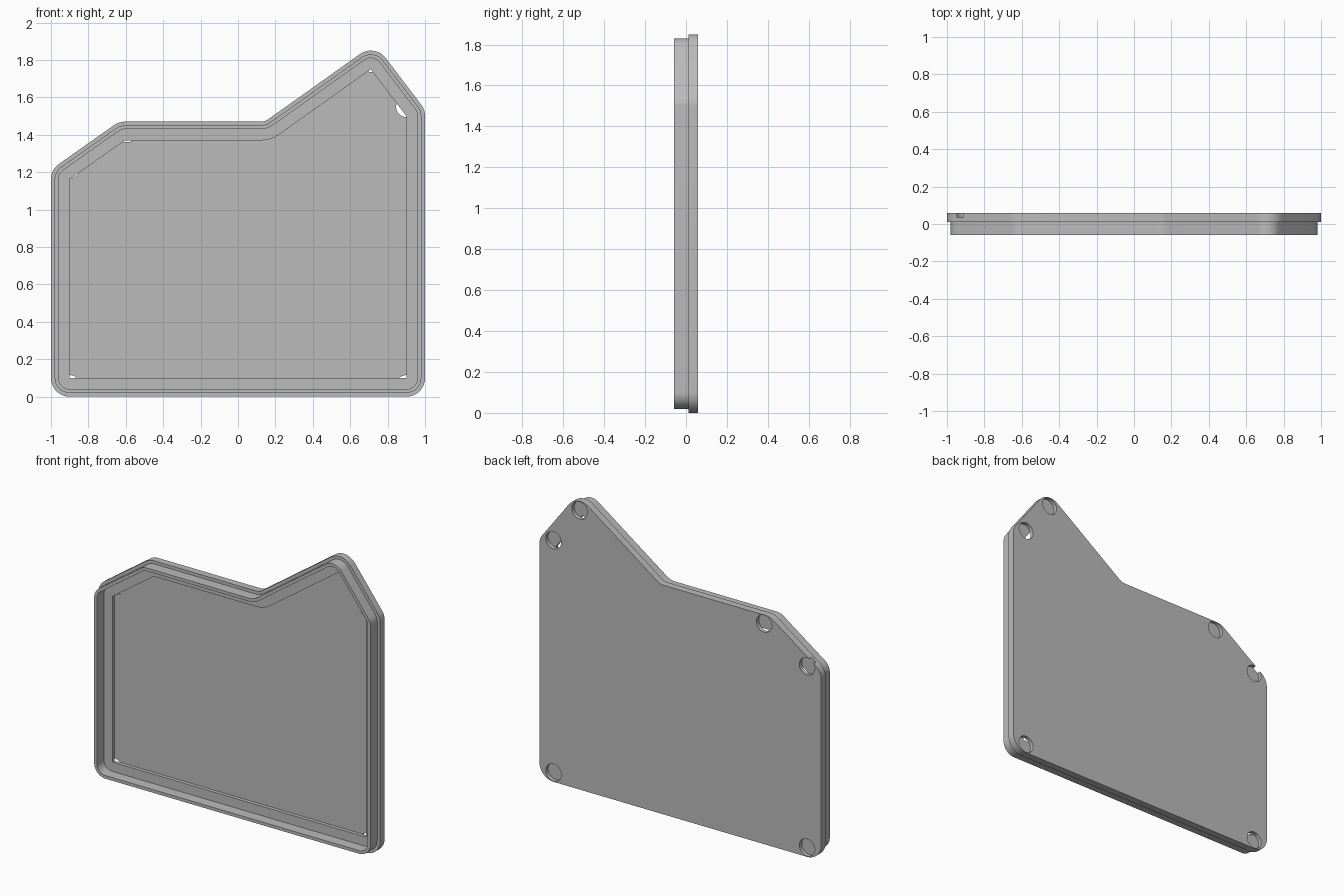
import bpy, bmesh, math

cube = bpy.data.objects.get("Cube")
if cube:
    bpy.data.objects.remove(cube, do_unlink=True)

# Flat grey plastic
grey = bpy.data.materials.new("plain_grey")
grey.use_nodes = True
colour = (0.5, 0.5, 0.5, 1)
grey.diffuse_color = colour
grey.node_tree.nodes["Principled BSDF"].inputs["Base Color"].default_value = colour

# Depths from front rim to back face
FRONT, LEDGE, FLOOR, HOLE, BACK = -0.058, 0.012, 0.035, 0.0335, 0.058
SLOPE, CHAMFER = 125.3, 37.2   # outward directions of the slanted edges

# Corner arcs: centre x, z, start angle, end angle, inward bend
CORNERS = [
    (-0.9, 0.1, 180, 270, False),
    (0.9, 0.1, 270, 360, False),
    (0.9, 1.5, 0, CHAMFER, False),
    (0.71, 1.75, CHAMFER, SLOPE, False),
    (0.118, 1.55, SLOPE + 180, 270, True),
    (-0.605, 1.37, 90, SLOPE, False),
    (-0.9, 1.162, SLOPE, 180, False),
]


def outline(inset, steps=12):
    """Rounded outline, shrunk by inset."""
    points = []
    for x, z, start, end, inward in CORNERS:
        radius = 0.08 + inset if inward else 0.1 - inset
        for i in range(steps + 1):
            a = math.radians(start + (end - start) * i / steps)
            points.append((x + radius * math.cos(a), z + radius * math.sin(a)))
    return points


def make_object(name, bm):
    bmesh.ops.remove_doubles(bm, verts=bm.verts, dist=0.0001)
    bmesh.ops.recalc_face_normals(bm, faces=bm.faces)
    mesh = bpy.data.meshes.new(name)
    bm.to_mesh(mesh)
    bm.free()
    mesh.materials.append(grey)
    obj = bpy.data.objects.new(name, mesh)
    bpy.context.collection.objects.link(obj)
    return obj


# Tray: back flange, front wall, ledge and recessed floor as stacked loops
bm = bmesh.new()
loops = []
for inset, y in [(0, BACK), (0, LEDGE), (0.02, LEDGE), (0.02, FRONT),
                 (0.04, FRONT), (0.04, LEDGE), (0.1, LEDGE), (0.1, FLOOR)]:
    loops.append([bm.verts.new((x, y, z)) for x, z in outline(inset)])
for a, b in zip(loops, loops[1:]):
    for i in range(len(a)):
        j = (i + 1) % len(a)
        bm.faces.new((a[i], a[j], b[j], b[i]))
bm.faces.new(loops[0])
bm.faces.new(loops[-1])
tray = make_object("tray", bm)

# Round corner sockets cut into the back
bm = bmesh.new()
for x, z in [(-0.9, 0.06), (0.9, 0.06), (0.9, 1.55),
             (0.715, 1.79), (-0.595, 1.415), (-0.9, 1.222)]:
    rings = []
    for y in (HOLE, BACK + 0.05):
        rings.append([bm.verts.new((x + 0.055 * math.cos(math.tau * i / 40), y,
                                    z + 0.055 * math.sin(math.tau * i / 40)))
                      for i in range(40)])
    for i in range(40):
        j = (i + 1) % 40
        bm.faces.new((rings[0][i], rings[0][j], rings[1][j], rings[1][i]))
    bm.faces.new(rings[0])
    bm.faces.new(rings[1])
cutter = make_object("socket_cutter", bm)
cutter.hide_render = True

bpy.context.view_layer.objects.active = tray
tray.select_set(True)
cut = tray.modifiers.new("sockets", "BOOLEAN")
cut.operation = "DIFFERENCE"
cut.solver = "EXACT"
cut.object = cutter
bpy.ops.object.modifier_apply(modifier=cut.name)
bpy.data.objects.remove(cutter, do_unlink=True)
bpy.ops.object.shade_smooth_by_angle(angle=math.radians(30))
